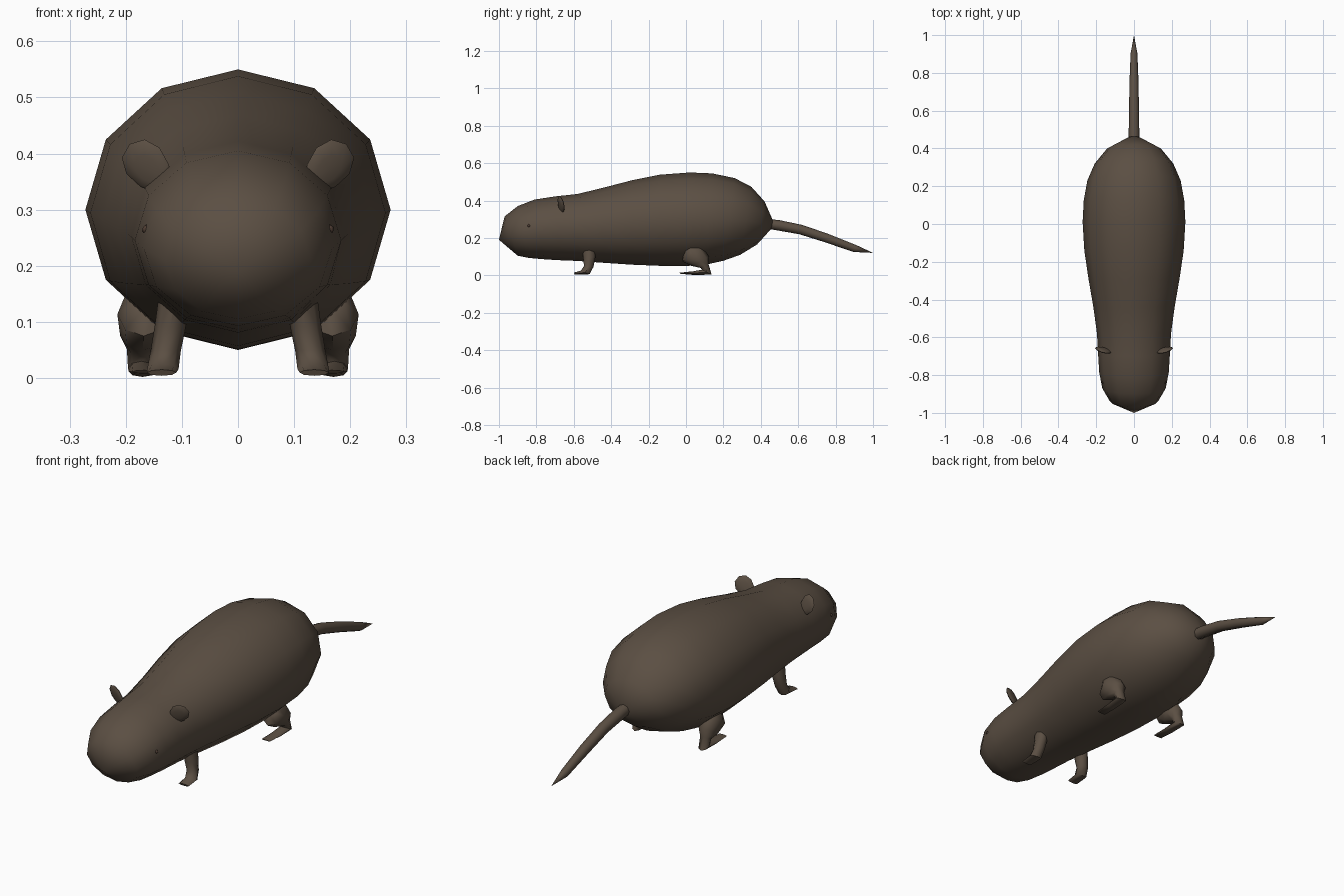
import bpy, bmesh, math
from mathutils import Vector, Matrix

if "Cube" in bpy.data.objects:
    bpy.data.objects.remove(bpy.data.objects["Cube"])

fur = bpy.data.materials.new("brown fur")
fur.diffuse_color = (0.105, 0.078, 0.056, 1)
fur.use_nodes = True
fur.node_tree.nodes["Principled BSDF"].inputs["Base Color"].default_value = fur.diffuse_color
eye_mat = bpy.data.materials.new("dark brown eye")
eye_mat.diffuse_color = (0.075, 0.045, 0.032, 1)
eye_mat.use_nodes = True
eye_mat.node_tree.nodes["Principled BSDF"].inputs["Base Color"].default_value = eye_mat.diffuse_color


def finish(bm, name, mat, angle=50):
    """Turn a bmesh into a smooth shaded object."""
    bmesh.ops.recalc_face_normals(bm, faces=bm.faces)
    mesh = bpy.data.meshes.new(name)
    bm.to_mesh(mesh)
    bm.free()
    mesh.materials.append(mat)
    obj = bpy.data.objects.new(name, mesh)
    bpy.context.collection.objects.link(obj)
    bpy.ops.object.select_all(action='DESELECT')
    obj.select_set(True)
    bpy.context.view_layer.objects.active = obj
    bpy.ops.object.shade_smooth_by_angle(angle=math.radians(angle))
    return obj


def loft(name, sections, sides, start=None, end=None, side=1, angle=50):
    """Skin elliptical rings; section = x, (y, z) of two opposite edges, half width."""
    bm = bmesh.new()
    rings = []
    for x, ya, za, yb, zb, w in sections:
        c = Vector((x, (ya + yb) / 2, (za + zb) / 2))
        h = Vector((0, (ya - yb) / 2, (za - zb) / 2))
        ring = []
        for i in range(sides):
            t = math.tau * i / sides
            p = c + h * math.cos(t) + Vector((w * math.sin(t), 0, 0))
            ring.append(bm.verts.new((p.x * side, p.y, p.z)))
        rings.append(ring)
    for a, b in zip(rings, rings[1:]):
        for i in range(sides):
            j = (i + 1) % sides
            bm.faces.new((a[i], a[j], b[j], b[i]))
    for ring, tip in ((rings[0], start), (rings[-1], end)):
        if tip:
            v = bm.verts.new(tip)
            for i in range(sides):
                bm.faces.new((ring[i], ring[(i + 1) % sides], v))
        else:
            bm.faces.new(ring)
    return finish(bm, name, fur, angle)


# Body and head in one long tapered form
loft("body", [
    (0, -0.97, 0.315, -0.90, 0.105, 0.130),
    (0, -0.90, 0.370, -0.84, 0.093, 0.168),
    (0, -0.81, 0.405, -0.76, 0.086, 0.184),
    (0, -0.70, 0.422, -0.68, 0.081, 0.190),
    (0, -0.58, 0.435, -0.58, 0.077, 0.196),
    (0, -0.44, 0.469, -0.44, 0.067, 0.215),
    (0, -0.29, 0.508, -0.29, 0.057, 0.241),
    (0, -0.14, 0.538, -0.14, 0.051, 0.263),
    (0, 0.02, 0.550, 0.00, 0.050, 0.272),
    (0, 0.14, 0.545, 0.11, 0.058, 0.266),
    (0, 0.26, 0.520, 0.20, 0.078, 0.247),
    (0, 0.35, 0.473, 0.29, 0.110, 0.208),
    (0, 0.42, 0.395, 0.38, 0.165, 0.142),
], 12, start=(0, -1.0, 0.19), end=(0, 0.475, 0.27))

# Drooping pointed tail
loft("tail", [
    (0, 0.45, 0.300, 0.44, 0.248, 0.028),
    (0, 0.50, 0.295, 0.49, 0.240, 0.028),
    (0, 0.62, 0.270, 0.605, 0.220, 0.026),
    (0, 0.76, 0.222, 0.743, 0.177, 0.024),
    (0, 0.91, 0.162, 0.895, 0.125, 0.018),
], 8, end=(0, 1.0, 0.12))

for side, label in ((1, "right"), (-1, "left")):
    # Short front leg ending in a forward paw
    loft("front_leg_" + label, [
        (0.112, -0.555, 0.150, -0.480, 0.160, 0.028),
        (0.120, -0.550, 0.092, -0.484, 0.100, 0.028),
        (0.129, -0.545, 0.050, -0.495, 0.045, 0.027),
        (0.134, -0.562, 0.025, -0.515, 0.006, 0.028),
        (0.136, -0.600, 0.015, -0.595, 0.004, 0.026),
    ], 8, side=side)
    # Rounded thigh, heel and flat hind foot
    loft("hind_leg_" + label, [
        (0.160, -0.010, 0.130, 0.050, 0.170, 0.040),
        (0.168, -0.020, 0.075, 0.090, 0.152, 0.047),
        (0.170, 0.030, 0.050, 0.122, 0.100, 0.040),
        (0.172, 0.078, 0.040, 0.120, 0.062, 0.026),
        (0.172, 0.085, 0.030, 0.137, 0.004, 0.024),
        (0.170, 0.040, 0.022, 0.045, 0.002, 0.025),
        (0.167, -0.035, 0.014, -0.030, 0.008, 0.022),
    ], 8, side=side)
    # Thin rounded ear, its long axis leaning up and outward
    bm = bmesh.new()
    bmesh.ops.create_uvsphere(bm, u_segments=10, v_segments=6, radius=1)
    across = Vector((0.72, 0.40, -0.57)).normalized()
    up = Vector((0.62, 0.0, 0.78))
    up = (up - across * up.dot(across)).normalized()
    normal = across.cross(up)
    base = Matrix((across, up, normal)).transposed()
    for v in bm.verts:
        taper = 1 + 0.25 * v.co.y
        p = base @ Vector((v.co.x * 0.040 * taper, v.co.y * 0.055, v.co.z * 0.010))
        v.co = ((p.x + 0.159) * side, p.y - 0.668, p.z + 0.374)
    finish(bm, "ear_" + label, fur)
    # Tiny eye set in the side of the head
    bm = bmesh.new()
    bmesh.ops.create_icosphere(bm, subdivisions=1, radius=0.009)
    bmesh.ops.translate(bm, verts=bm.verts, vec=(0.163 * side, -0.84, 0.265))
    finish(bm, "eye_" + label, eye_mat)
